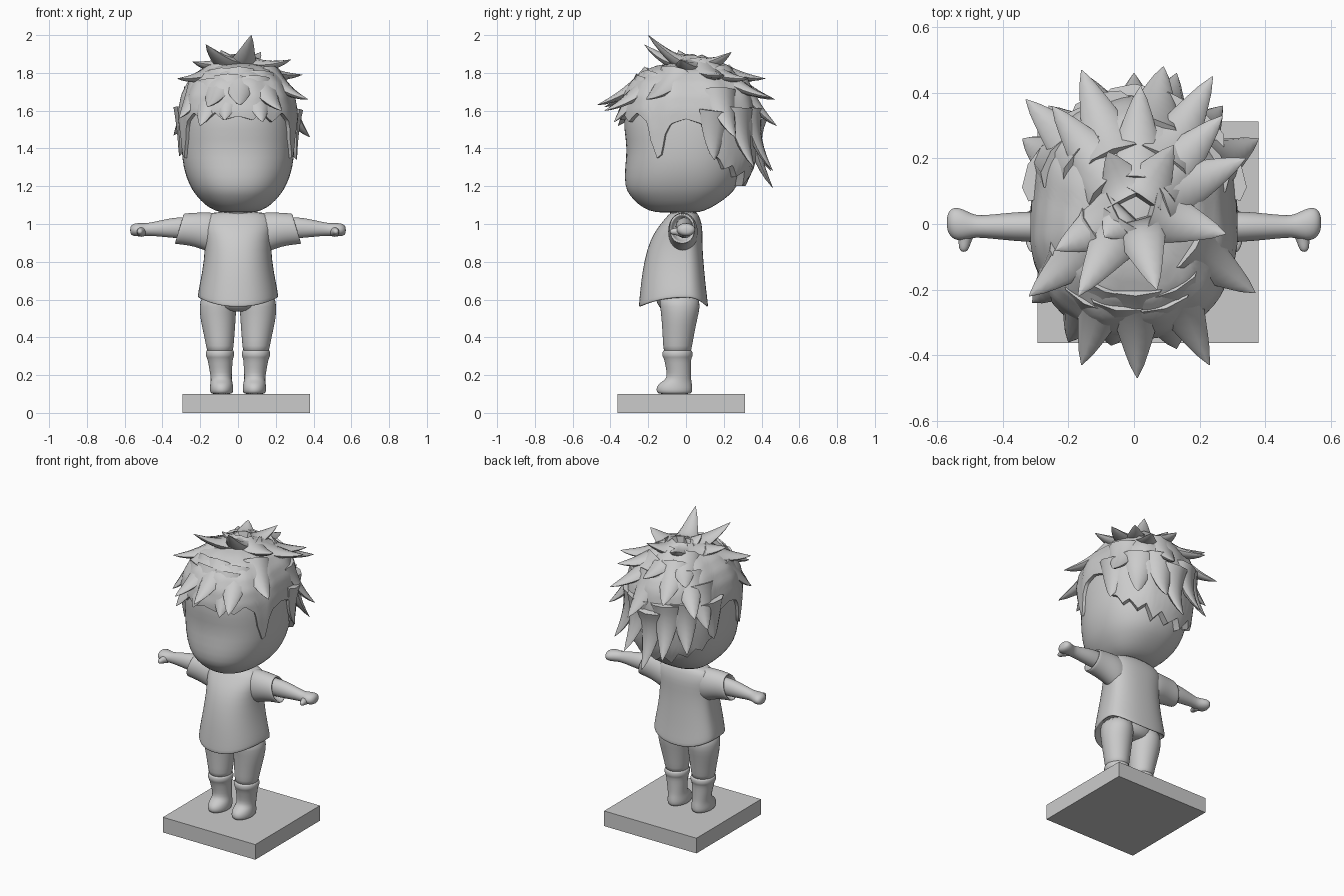
import bpy, bmesh, math
from mathutils import Vector

grey = bpy.data.materials.new("plain grey")
grey.diffuse_color = (0.6, 0.6, 0.6, 1)


def finish(name, bm, smooth=60, sub=0, mirror=False):
    bmesh.ops.recalc_face_normals(bm, faces=bm.faces[:])
    me = bpy.data.meshes.new(name)
    bm.to_mesh(me)
    bm.free()
    me.materials.append(grey)
    ob = bpy.data.objects.new(name, me)
    bpy.context.collection.objects.link(ob)
    bpy.context.view_layer.objects.active = ob
    ob.select_set(True)
    if smooth:
        bpy.ops.object.shade_smooth_by_angle(angle=math.radians(smooth))
    ob.select_set(False)
    if mirror:
        m = ob.modifiers.new("mirror", 'MIRROR')
        m.use_mirror_merge = False
    if sub:
        s = ob.modifiers.new("subdivision", 'SUBSURF')
        s.levels = s.render_levels = sub
    return ob


def loft(bm, rings, cap=True):
    rows = [[bm.verts.new(p) for p in r] for r in rings]
    n = len(rows[0])
    for a, b in zip(rows, rows[1:]):
        for i in range(n):
            bm.faces.new((a[i], a[(i + 1) % n], b[(i + 1) % n], b[i]))
    if cap:
        bm.faces.new(rows[0])
        bm.faces.new(rows[-1])


def power(v, p):
    return math.copysign(abs(v) ** p, v)


def section(a, hw, yf, yb, p=0.88):
    """Point of a rounded section; angle 0 is the front."""
    s, c = power(math.sin(a), p), power(math.cos(a), p)
    return hw * s, (yf if c > 0 else -yb) * c


def lerp_table(table, t):
    for lo, hi in zip(table, table[1:]):
        if t <= hi[0]:
            f = max(0, (t - lo[0]) / (hi[0] - lo[0]))
            return [u + (v - u) * f for u, v in zip(lo[1:], hi[1:])]
    return list(table[-1][1:])


def angles(n):
    return [2 * math.pi * i / n for i in range(n)]


def upright(z, hw, yf, yb, lift=0, n=32):
    return [(*section(a, hw, yf, yb), z + lift * math.sin(a) ** 2) for a in angles(n)]


def oval(z, xc, yc, hx, hy, n=20):
    return [(xc + hx * math.sin(a), yc - hy * math.cos(a), z) for a in angles(n)]


def sideways(x, yc, zc, ry, rz, tilt=0, n=20):
    return [(x - tilt * rz * math.sin(a), yc + ry * math.cos(a), zc + rz * math.sin(a))
            for a in angles(n)]


# Square base
bm = bmesh.new()
bmesh.ops.create_cube(bm, size=1)
for v in bm.verts:
    v.co = (0.0425 + v.co.x * 0.675, -0.025 + v.co.y * 0.675, 0.05 + v.co.z * 0.1)
finish("base", bm, smooth=0)

# Head
bm = bmesh.new()
loft(bm, [upright(*r) for r in (
    (1.058, .07, -.13, .05), (1.07, .125, -.20, .10), (1.10, .175, -.25, .16),
    (1.15, .222, -.3, .23), (1.2, .257, -.327, .275), (1.3, .293, -.325, .315),
    (1.4, .30, -.312, .33), (1.5, .302, -.33, .335), (1.6, .295, -.33, .325),
    (1.7, .27, -.30, .30), (1.78, .2, -.22, .22), (1.82, .1, -.12, .12))])
finish("head", bm, 180, sub=1)

# Neck
bm = bmesh.new()
loft(bm, [oval(1.0, 0, -.02, .08, .065), oval(1.1, 0, -.02, .08, .065)])
finish("neck", bm)

# Hair cap: outer shape by height, lower edge by direction
SHAPE = [(1.15, .24, -.32, .29), (1.2, .27, -.335, .315), (1.3, .305, -.34, .36),
         (1.4, .312, -.34, .38), (1.5, .317, -.35, .39), (1.6, .316, -.352, .385),
         (1.68, .3, -.335, .37), (1.75, .265, -.295, .33), (1.81, .205, -.23, .26),
         (1.84, .13, -.15, .17), (1.86, .01, -.01, .01)]
EDGE = [(0, 1.57), (12, 1.55), (20, 1.59), (32, 1.54), (45, 1.59), (57, 1.54),
        (60, 1.44), (66, 1.35), (71, 1.37), (73, 1.46), (79, 1.53), (90, 1.555),
        (100, 1.53), (106, 1.45), (109, 1.36), (115, 1.35), (122, 1.29), (130, 1.31),
        (140, 1.25), (150, 1.28), (160, 1.2), (170, 1.25), (180, 1.2)]
N, M = 180, 24
bm = bmesh.new()
rings = []
for j in range(-1, M + 1):
    t = max(j, 0) / M
    ring = []
    for a in angles(N):
        deg = math.degrees(a)
        low = lerp_table(EDGE, min(deg, 360 - deg))[0]
        z = low + (1.86 - low) * math.sin(t * math.pi / 2)
        x, y = section(a, *lerp_table(SHAPE, z))
        k = 0.87 if j < 0 else 1 + 0.015 * math.sin(11 * a + 3 * z) * math.sin(math.pi * t)
        ring.append((x * k, y * k, z))
    rings.append(ring)
loft(bm, rings, cap=False)
bm.faces.ensure_lookup_table()
bm.verts.ensure_lookup_table()
bm.faces.new([v for v in bm.verts][-N:])
finish("hair_cap", bm, 50)

# Hair locks: broad blades lying along the cap from the crown, flicking out to pointed tips
TIPS = [(.07, -.20, 2.0), (-.17, -.22, 1.95), (-.32, -.22, 1.77), (-.24, -.08, 1.86),
        (.28, -.03, 1.87), (.34, .2, 1.79), (.37, -.21, 1.66), (.38, .26, 1.46),
        (.31, .15, 1.34), (-.09, -.04, 1.92), (.12, .24, 1.91), (-.08, .22, 1.9),
        (.24, .45, 1.67), (.09, .48, 1.52), (-.16, .47, 1.66), (0, .46, 1.19),
        (.13, .46, 1.28), (-.14, .45, 1.28), (-.33, .38, 1.58), (-.34, .26, 1.47),
        (.27, .33, 1.77), (-.25, .36, 1.76), (.02, .42, 1.77), (-.31, .15, 1.36),
        (.27, .36, 1.3), (-.26, .36, 1.32),
        (-.16, -.43, 1.62), (.01, -.47, 1.63), (.23, -.43, 1.6), (-.31, -.24, 1.56),
        (-.07, -.37, 1.55), (.13, -.38, 1.54), (-.2, -.36, 1.52)]
CENTRE, CROWN = Vector((0, .02, 1.55)), Vector((0, .1, 1)).normalized()


def on_cap(d):
    q = Vector((d.x / .32, d.y / .37, d.z / .31))
    return CENTRE + d * (0.97 / q.length)


bm = bmesh.new()
for tip in map(Vector, TIPS):
    d = (tip - CENTRE).normalized()
    ang = d.angle(CROWN)
    root = on_cap(d.slerp(CROWN, min(1, .9 / ang) * .8))
    bend = on_cap(d.slerp(CROWN, min(.35, .22 / ang)))
    side = d.cross(CROWN).normalized()
    rings = []
    for i in range(9):
        t = i / 8
        p = root * (1 - t) ** 2 + bend * (2 * t * (1 - t)) + tip * t * t
        along = ((bend - root) * (1 - t) + (tip - bend) * t).normalized()
        up = side.cross(along)
        wide = .1 * (1 - t) ** .75 + .0015
        thick = .05 * (1 - t) ** .8 + .001
        rings.append([p + side * wide * math.cos(a) + up * thick * math.sin(a)
                      for a in angles(8)])
    loft(bm, rings)
finish("hair_locks", bm, 50)

# Shirt body, its hem lower at front and back
bm = bmesh.new()
loft(bm, [upright(*r) for r in (
    (1.065, .1, -.07, .05), (1.055, .17, -.09, .065), (1.0, .195, -.135, .085),
    (.95, .182, -.172, .088), (.87, .174, -.207, .087), (.75, .189, -.232, .097),
    (.65, .206, -.243, .107, .02), (.575, .213, -.25, .117, .05),
    (.56, .213, -.25, .117, .05), (.56, .202, -.238, .106, .05), (.63, .19, -.2, .09, .01))])
finish("shirt", bm, 180, sub=1)

# Sleeves
bm = bmesh.new()
loft(bm, [sideways(*r) for r in (
    (.08, -.015, .945, .075, .11), (.15, -.015, .955, .08, .108), (.2, -.018, .966, .078, .096),
    (.25, -.02, .973, .073, .087, .1), (.3, -.02, .975, .07, .082, .3),
    (.312, -.02, .975, .069, .081, .3), (.312, -.02, .975, .056, .068, .3),
    (.25, -.02, .975, .05, .06, .3))])
finish("sleeve", bm, 180, sub=1, mirror=True)

# Arms with mitten hands
bm = bmesh.new()
loft(bm, [sideways(*r) for r in (
    (.22, -.01, .98, .05, .06), (.33, -.008, .98, .047, .056), (.4, -.008, .977, .041, .045),
    (.47, -.008, .972, .033, .034), (.495, -.006, .97, .037, .034), (.525, -.002, .97, .05, .036),
    (.55, .002, .969, .05, .034), (.565, .004, .968, .036, .026), (.571, .004, .967, .016, .012))])
finish("arm", bm, 180, sub=1, mirror=True)

# Thumbs, pointing forward out of the hands
bm = bmesh.new()
loft(bm, [[(x, y, .96 + w) for x, w, y in oval(y, xc, 0, r, r, 10)] for y, xc, r in (
    (-.005, .508, .034), (-.03, .511, .028), (-.05, .515, .021), (-.068, .518, .018),
    (-.08, .519, .013), (-.085, .519, .006))])
finish("thumb", bm, 180, sub=1, mirror=True)

# Trousers: seat and legs
bm = bmesh.new()
loft(bm, [oval(*r) for r in (
    (.535, 0, -.04, .05, .06), (.55, 0, -.04, .14, .1), (.6, 0, -.045, .185, .12),
    (.66, 0, -.05, .18, .12))])
finish("trouser_seat", bm, 180, sub=1)
bm = bmesh.new()
loft(bm, [oval(*r) for r in (
    (.64, .1, -.04, .095, .11), (.56, .107, -.03, .099, .107), (.5, .106, -.035, .095, .096),
    (.42, .1, -.04, .083, .085), (.35, .096, -.045, .073, .077), (.31, .095, -.045, .068, .072))])
finish("trouser_leg", bm, 180, sub=1, mirror=True)

# Boots with a rolled top band
bm = bmesh.new()
loft(bm, [oval(*r) for r in (
    (.332, .095, -.045, .066, .07), (.331, .095, -.045, .073, .078), (.315, .095, -.045, .077, .082),
    (.297, .095, -.045, .075, .08), (.29, .095, -.045, .068, .073), (.24, .092, -.04, .062, .067),
    (.19, .089, -.036, .056, .063), (.17, .088, -.045, .057, .074), (.15, .087, -.06, .061, .093),
    (.12, .087, -.062, .064, .098), (.103, .087, -.061, .058, .09), (.1, .087, -.06, .045, .075))])
finish("boot", bm, 180, sub=1, mirror=True)
